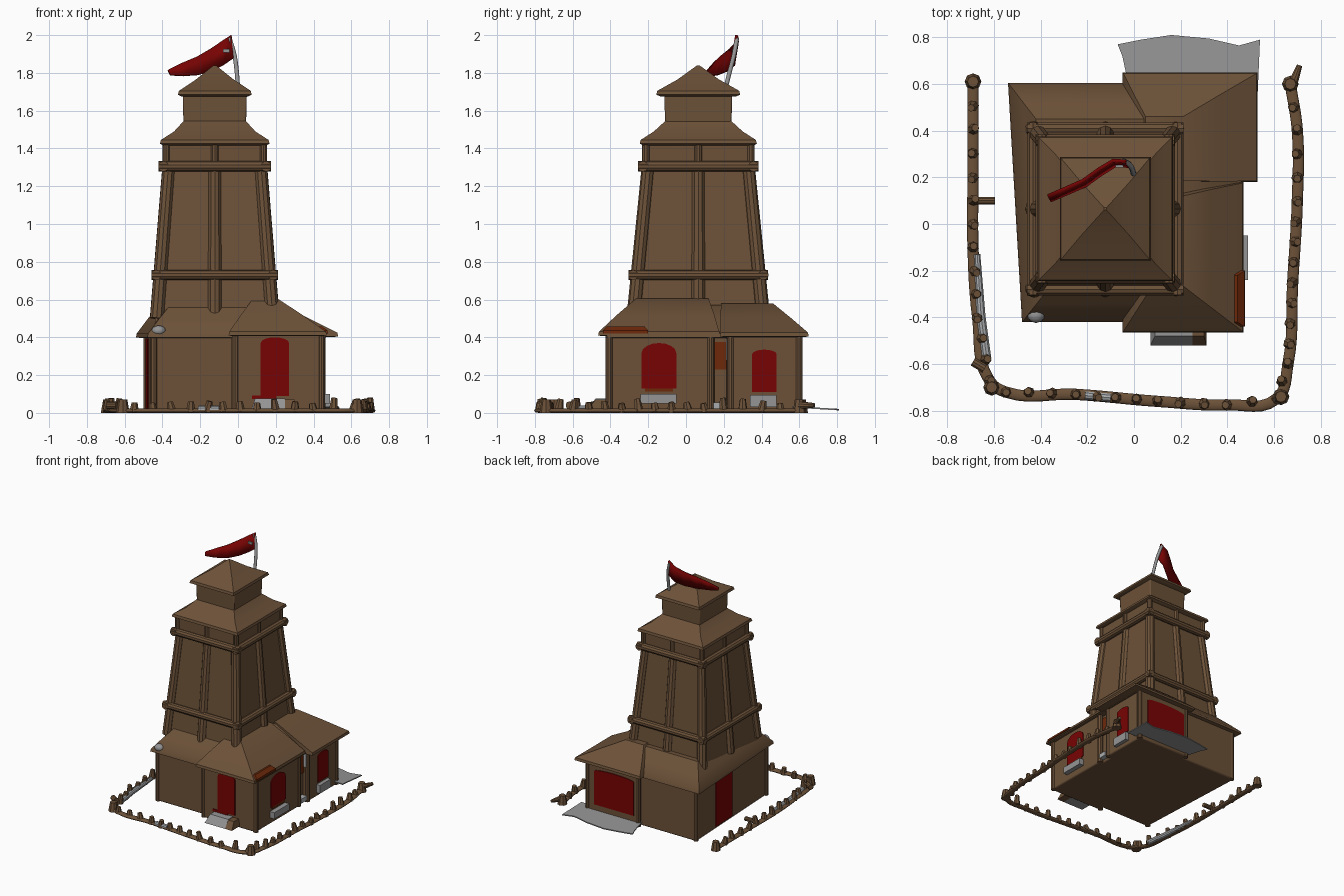
import bpy, bmesh, math, random
from mathutils import Vector

random.seed(4)
if "Cube" in bpy.data.objects:
    bpy.data.objects.remove(bpy.data.objects["Cube"])


def material(name, rgb):
    m = bpy.data.materials.new(name)
    m.use_nodes = True
    m.diffuse_color = (*rgb, 1)
    m.node_tree.nodes["Principled BSDF"].inputs["Base Color"].default_value = (*rgb, 1)
    return m


BROWN = material("timber brown", (0.15, 0.083, 0.04))
RED = material("deep red", (0.19, 0.001, 0.001))
GREY = material("stone grey", (0.3, 0.3, 0.3))
PALE = material("pale grey", (0.4, 0.41, 0.42))
RUST = material("rust", (0.15, 0.021, 0.003))


def finish(name, bm, mat, bevel=0):
    bmesh.ops.recalc_face_normals(bm, faces=bm.faces)
    me = bpy.data.meshes.new(name)
    bm.to_mesh(me)
    bm.free()
    ob = bpy.data.objects.new(name, me)
    bpy.context.collection.objects.link(ob)
    me.materials.append(mat)
    if bevel:
        mod = ob.modifiers.new("soft edges", "BEVEL")
        mod.width, mod.segments = bevel, 2
    bpy.ops.object.select_all(action="DESELECT")
    ob.select_set(True)
    bpy.context.view_layer.objects.active = ob
    bpy.ops.object.shade_smooth_by_angle(angle=math.radians(35))
    return ob


def loft(name, rings, mat=BROWN, bevel=0, skew=0):
    """Stack of rectangles (x0, x1, y0, y1, z); skew pulls in the front right corner."""
    bm = bmesh.new()
    loops = []
    for x0, x1, y0, y1, z in rings:
        corners = ((x0 + skew, y0), (x1, y0), (x1, y1), (x0, y1))
        loops.append([bm.verts.new((x, y, z)) for x, y in corners])
    for a, b in zip(loops, loops[1:]):
        for i in range(4):
            j = (i + 1) % 4
            bm.faces.new((a[i], a[j], b[j], b[i]))
    bm.faces.new(loops[0][::-1])
    bm.faces.new(loops[-1])
    return finish(name, bm, mat, bevel)


def box(name, x0, x1, y0, y1, z0, z1, mat=BROWN, bevel=0, skew=0):
    return loft(name, [(x0, x1, y0, y1, z0), (x0, x1, y0, y1, z1)], mat, bevel, skew)


def log(name, a, b, r, r2=None, mat=BROWN, sides=10):
    a, b = Vector(a), Vector(b)
    bm = bmesh.new()
    bmesh.ops.create_cone(bm, cap_ends=True, segments=sides, radius1=r,
                          radius2=r if r2 is None else r2, depth=(b - a).length)
    rot = (b - a).to_track_quat("Z", "Y").to_matrix().to_4x4()
    bmesh.ops.transform(bm, matrix=rot, verts=bm.verts)
    bmesh.ops.translate(bm, vec=(a + b) / 2, verts=bm.verts)
    return finish(name, bm, mat)


def prism(name, pts, push, mat):
    bm = bmesh.new()
    face = bm.faces.new([bm.verts.new(p) for p in pts])
    out = bmesh.ops.extrude_face_region(bm, geom=[face])["geom"]
    bmesh.ops.translate(bm, vec=push, verts=[v for v in out if isinstance(v, bmesh.types.BMVert)])
    return finish(name, bm, mat)


def door(name, x, y, u, width, z0, z1, arch=0.0, mat=RED):
    """Thin wall panel along direction u, with an optional arched head."""
    u = Vector((*u, 0)).normalized()
    out = Vector((u.y, -u.x, 0))
    w = width / 2
    prof = [(-w, z0), (w, z0)]
    for i in range(9):
        t = math.pi * i / 8
        prof.append((w * math.cos(t), z1 - arch + arch * math.sin(t)) if arch
                    else (w * (1 - i / 4), z1))
    base = Vector((x, y, 0)) - out * 0.002
    prism(name, [base + u * s + Vector((0, 0, z)) for s, z in prof], out * 0.009, mat)


def path_tube(name, pts, r, mat):
    cu = bpy.data.curves.new(name, "CURVE")
    cu.dimensions, cu.bevel_depth, cu.bevel_resolution = "3D", r, 2
    cu.use_fill_caps, cu.resolution_u = True, 6
    sp = cu.splines.new("BEZIER")
    sp.bezier_points.add(len(pts) - 1)
    for bp, p in zip(sp.bezier_points, pts):
        bp.co = p
        bp.handle_left_type = bp.handle_right_type = "AUTO"
    ob = bpy.data.objects.new(name, cu)
    bpy.context.collection.objects.link(ob)
    cu.materials.append(mat)
    bpy.ops.object.select_all(action="DESELECT")
    ob.select_set(True)
    bpy.context.view_layer.objects.active = ob
    bpy.ops.object.convert(target="MESH")
    return bpy.context.object


# Ground floor: main body and two wings
box("main_walls", -0.495, 0.42, -0.38, 0.575, 0, 0.44, bevel=0.01, skew=0.045)
box("front_wing_walls", -0.02, 0.45, -0.42, 0.14, 0, 0.44, bevel=0.01)
box("back_wing_walls", 0.0, 0.455, 0.22, 0.61, 0, 0.44, bevel=0.01)
for x, y in [(-0.445, -0.37), (-0.48, 0.56), (-0.015, -0.407), (0.442, -0.407), (0.44, 0.13),
             (0.445, 0.235), (0.445, 0.598), (0.0, 0.598)]:
    log("wall_post", (x, y, 0), (x, y, 0.41), 0.02)


def roof(name, eave, top, z0, z1, skew=0):
    grow = lambda d: (eave[0] + d, eave[1] - d, eave[2] + d, eave[3] - d)
    mix = [(e + t) / 2 for e, t in zip(eave, top)]
    loft(name, [(*grow(0.02), z0 - 0.003), (*eave, z0), (*grow(0.004), z0 + 0.02),
                (*mix, z0 + (z1 - z0) * 0.56), (*top, z1)], skew=skew)


roof("main_roof", (-0.54, 0.465, -0.42, 0.605), (-0.42, 0.21, -0.27, 0.45), 0.4, 0.57, skew=0.06)
roof("front_wing_roof", (-0.05, 0.47, -0.465, 0.18), (0.08, 0.21, -0.265, 0.12), 0.41, 0.605)
roof("back_wing_roof", (-0.05, 0.53, 0.18, 0.65), (0.05, 0.21, 0.185, 0.46), 0.405, 0.58)

# Doors and wall panels
door("front_door", 0.195, -0.42, (1, 0), 0.15, 0.09, 0.4, 0.03)
door("front_door_sill", 0.14, -0.42, (1, 0), 0.13, 0.074, 0.092)
door("side_door", 0.45, -0.143, (0, 1), 0.185, 0.13, 0.37, 0.055)
door("side_door_sill", 0.45, -0.143, (0, 1), 0.15, 0.112, 0.13, mat=RUST)
door("wing_side_door", 0.455, 0.415, (0, 1), 0.13, 0.11, 0.335, 0.025)
door("back_door", 0.205, 0.61, (-1, 0), 0.35, 0.08, 0.365, 0.02)
door("plain_side_door", -0.4778, 0.21, (0.045, -0.955), 0.22, 0.02, 0.395)
door("recess_panel", 0.42, 0.18, (0, 1), 0.08, 0.23, 0.375, mat=RUST)
door("recess_side_panel", 0.435, 0.22, (1, 0), 0.035, 0.28, 0.39, mat=PALE)
loft("eave_rust", [(0.43, 0.476, -0.44, -0.2, 0.42), (0.43, 0.474, -0.44, -0.2, 0.436),
                   (0.43, 0.444, -0.42, -0.22, 0.458)], RUST)

# Steps, mat and stones
loft("front_step", [(0.07, 0.25, -0.52, -0.4, 0.015), (0.09, 0.25, -0.48, -0.4, 0.075)], GREY)
loft("front_step_end", [(0.25, 0.31, -0.52, -0.4, 0.015), (0.25, 0.3, -0.48, -0.4, 0.07)])
box("side_step", 0.42, 0.488, -0.24, -0.05, 0.05, 0.1, GREY)
box("wing_side_step", 0.44, 0.485, 0.34, 0.48, 0.03, 0.095, GREY)
box("recess_stone", 0.41, 0.46, 0.145, 0.21, 0.02, 0.055, PALE)
mat_outline = [(-0.02, 0.58), (0.53, 0.56), (0.54, 0.79), (0.45, 0.765), (0.32, 0.795),
               (0.16, 0.81), (0.03, 0.79), (-0.07, 0.77), (-0.05, 0.72)]
prism("back_mat", [(x, y, 0.035 - 0.06 * (y - 0.58)) for x, y in mat_outline], (0, 0, -0.008), GREY)
bm = bmesh.new()
bmesh.ops.create_icosphere(bm, subdivisions=2, radius=0.038)
bmesh.ops.scale(bm, vec=(1, 0.9, 0.75), verts=bm.verts)
bmesh.ops.translate(bm, vec=(-0.42, -0.39, 0.435), verts=bm.verts)
finish("roof_stone", bm, GREY)

# Tower
CX, CY = -0.123, 0.065


def half(z):
    t = (z - 0.55) / 0.8
    return 0.312 - 0.062 * t, 0.348 - 0.077 * t


def ring(hx, hy, z):
    return CX - hx, CX + hx, CY - hy, CY + hy, z


loft("tower_walls", [ring(*half(z), z) for z in (0.42, 0.73, 1.35)])
loft("tower_collar", [ring(0.262, 0.282, 1.3), ring(0.262, 0.282, 1.45)])
for sx in (-1, 0, 1):
    for sy in (-1, 0, 1):
        if sx or sy:
            ends = [(CX + sx * (half(z)[0] - 0.01), CY + sy * (half(z)[1] - 0.01), z) for z in (0.5, 1.32)]
            log("tower_post", *ends, 0.038, 0.034)
            x, y = CX + sx * 0.258, CY + sy * 0.278
            log("collar_post", (x, y, 1.3), (x, y, 1.44), 0.02)
for z, hx, hy, r in ((0.73, 0.31, 0.345, 0.027), (1.305, 0.272, 0.293, 0.028)):
    for s in (-1, 1):
        log("ring_beam", (CX - hx - 0.025, CY + s * hy, z), (CX + hx + 0.025, CY + s * hy, z), r)
        log("ring_beam", (CX + s * hx, CY - hy - 0.025, z), (CX + s * hx, CY + hy + 0.025, z), r)

# Upper roofs and lookout
loft("lower_tower_roof", [ring(0.27, 0.29, 1.415), ring(0.29, 0.31, 1.425), ring(0.285, 0.305, 1.445),
                          ring(0.215, 0.235, 1.49), ring(0.165, 0.175, 1.545)])
loft("lookout_walls", [ring(0.165, 0.175, 1.5), ring(0.17, 0.18, 1.7)], bevel=0.008)
loft("top_roof", [ring(0.175, 0.2, 1.675), ring(0.195, 0.222, 1.685), ring(0.19, 0.217, 1.705),
                  ring(0.1, 0.11, 1.765), ring(0.006, 0.006, 1.84)])

# Flag and pole
path_tube("flag_pole", [(0.0, 0.21, 1.72), (-0.008, 0.235, 1.82), (-0.02, 0.255, 1.9),
                        (-0.045, 0.27, 1.985)], 0.012, GREY)
bm = bmesh.new()
strip = []
for x, y, top, low in [(-0.035, 0.268, 2.0, 1.88), (-0.09, 0.272, 1.965, 1.84), (-0.15, 0.235, 1.925, 1.81),
                       (-0.22, 0.185, 1.885, 1.79), (-0.3, 0.15, 1.85, 1.785), (-0.37, 0.12, 1.815, 1.79)]:
    strip.append([bm.verts.new((x, y, top)), bm.verts.new((x + 0.012, y - 0.02, low))])
for a, b in zip(strip, strip[1:]):
    bm.faces.new((a[0], b[0], b[1], a[1]))
flag = finish("flag", bm, RED)
thick = flag.modifiers.new("cloth", "SOLIDIFY")
thick.thickness, thick.offset = 0.016, 0
box("flag_patch", -0.08, -0.045, 0.243, 0.252, 1.908, 1.926, GREY)

# Low fence around three sides: flattened rail with stubby leaning stakes
rail = [(-0.69, 0.61), (-0.69, 0.2), (-0.69, -0.1), (-0.67, -0.4), (-0.62, -0.67), (-0.55, -0.72), (-0.25, -0.73),
        (0.1, -0.76), (0.4, -0.775), (0.61, -0.75), (0.66, -0.6), (0.68, -0.25), (0.7, 0.1), (0.7, 0.4), (0.67, 0.6)]
path_tube("fence_rail", [(x, y, 0.024) for x, y in rail], 0.024, BROWN).scale.z = 0.5
for (x0, y0), (x1, y1) in zip(rail, rail[1:]):
    n = max(1, round(math.hypot(x1 - x0, y1 - y0) / 0.1))
    for i in range(n):
        x, y = x0 + (x1 - x0) * i / n, y0 + (y1 - y0) * i / n
        lean = [random.uniform(-0.012, 0.012) for k in range(2)]
        log("fence_stake", (x, y, 0.006), (x + lean[0], y + lean[1], random.uniform(0.05, 0.08)),
            0.026, 0.016, sides=7)
for x, y in (rail[0], rail[-1], (-0.61, -0.7), (0.63, -0.74)):
    log("fence_end", (x, y, 0), (x, y, 0.07), 0.036, 0.024, sides=8)
log("fence_stub", (-0.69, 0.1, 0.03), (-0.595, 0.1, 0.03), 0.017)
log("fence_stub", (-0.64, -0.62, 0.04), (-0.69, -0.59, 0.04), 0.02)
log("fence_tip", (0.68, 0.6, 0.04), (0.71, 0.68, 0.04), 0.022, 0.012)
log("fence_stone", (-0.672, -0.13, 0.02), (-0.655, -0.4, 0.02), 0.014, 0.02, PALE)
log("fence_stone", (-0.655, -0.4, 0.02), (-0.63, -0.58, 0.02), 0.02, mat=PALE)
log("fence_stone", (-0.21, -0.735, 0.019), (-0.1, -0.745, 0.019), 0.019, mat=PALE)
